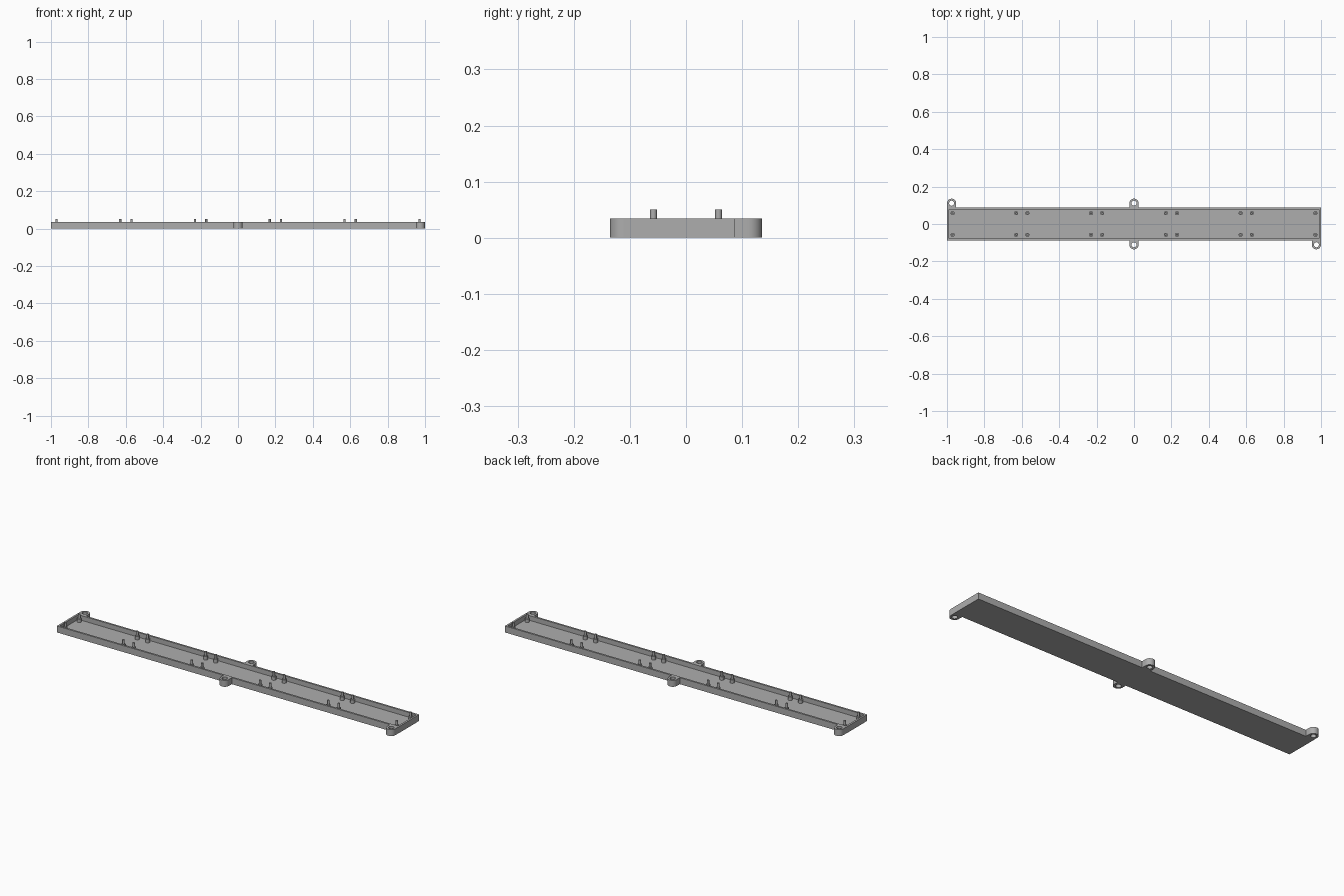
import bpy, bmesh, math

if "Cube" in bpy.data.objects:
    bpy.data.objects.remove(bpy.data.objects["Cube"])

HALF_X, HALF_Y, HEIGHT = 1.0, 0.087, 0.034
WALL, FLOOR = 0.01, 0.009

grey = bpy.data.materials.new("plain grey")
grey.diffuse_color = (0.42, 0.42, 0.42, 1)
grey.use_nodes = True
grey.node_tree.nodes["Principled BSDF"].inputs["Base Color"].default_value = grey.diffuse_color


def finish(name, bm, smooth=True):
    bmesh.ops.recalc_face_normals(bm, faces=bm.faces[:])
    mesh = bpy.data.meshes.new(name)
    bm.to_mesh(mesh)
    bm.free()
    mesh.materials.append(grey)
    obj = bpy.data.objects.new(name, mesh)
    bpy.context.collection.objects.link(obj)
    if smooth:
        bpy.ops.object.select_all(action='DESELECT')
        obj.select_set(True)
        bpy.context.view_layer.objects.active = obj
        bpy.ops.object.shade_smooth_by_angle(angle=math.radians(35))
    return obj


def loop(bm, points, z):
    return [bm.verts.new((x, y, z)) for x, y in points]


def bridge(bm, a, b):
    n = len(a)
    for i in range(n):
        j = (i + 1) % n
        bm.faces.new((a[i], a[j], b[j], b[i]))


# Shallow open tray
def rect(x, y):
    return [(-x, -y), (x, -y), (x, y), (-x, y)]


bm = bmesh.new()
outer, inner = rect(HALF_X, HALF_Y), rect(HALF_X - WALL, HALF_Y - WALL)
loops = [loop(bm, outer, 0), loop(bm, outer, HEIGHT),
         loop(bm, inner, HEIGHT), loop(bm, inner, FLOOR)]
for a, b in zip(loops, loops[1:]):
    bridge(bm, a, b)
bm.faces.new(loops[0])
bm.faces.new(loops[-1])
finish("tray", bm, smooth=False)


# Screw lugs: rounded outside, squared where they join the wall, with a through hole
def lug(name, cx, side):
    cy, r, hole, foot, n = 0.111, 0.0245, 0.0135, 0.0255, 40
    out, inn = [], []
    for i in range(n):
        a = 2 * math.pi * i / n
        c, s = math.cos(a), math.sin(a)
        if s >= -1e-6:
            x, y = r * c, r * s
        else:
            k = min(r / max(abs(c), 1e-6), foot / -s)
            x, y = k * c, k * s
        out.append((cx + x, side * (cy + y)))
        inn.append((cx + hole * c, side * (cy + hole * s)))
    bm = bmesh.new()
    rings = [loop(bm, out, 0), loop(bm, out, HEIGHT),
             loop(bm, inn, HEIGHT), loop(bm, inn, 0)]
    for i in range(4):
        bridge(bm, rings[i], rings[(i + 1) % 4])
    finish(name, bm)


lug("lug_back_left", -0.975, 1)
lug("lug_back_middle", 0, 1)
lug("lug_front_middle", 0, -1)
lug("lug_front_right", 0.975, -1)


# Stepped standoffs: wide shoulder with a thin locating pin
def standoff(name, cx, cy, n=20):
    bm = bmesh.new()
    rings = []
    for r, z in ((0.011, FLOOR - 0.002), (0.011, 0.027), (0.006, 0.027), (0.006, 0.05)):
        pts = [(cx + r * math.cos(2 * math.pi * i / n),
                cy + r * math.sin(2 * math.pi * i / n)) for i in range(n)]
        rings.append(loop(bm, pts, z))
    for a, b in zip(rings, rings[1:]):
        bridge(bm, a, b)
    bm.faces.new(rings[0])
    bm.faces.new(rings[-1])
    finish(name, bm)


# Four-cornered groups, one for each of five boards along the tray
for board in range(5):
    for dx in (-0.17, 0.17):
        for y in (-0.058, 0.058):
            standoff("standoff", (board - 2) * 0.4 + dx, y)
